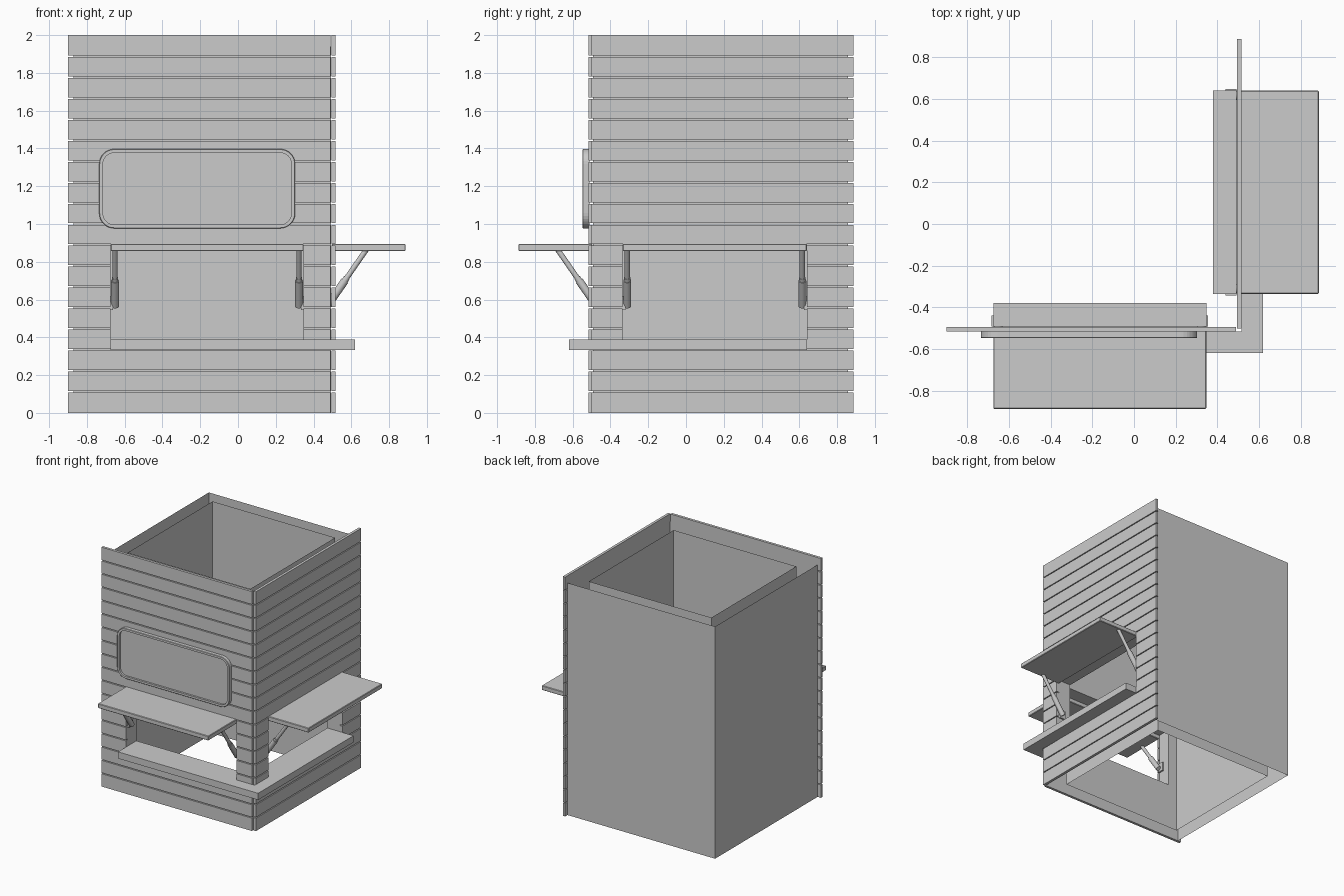
import bpy, bmesh, math
from mathutils import Vector

cube = bpy.data.objects.get("Cube")
if cube:
    bpy.data.objects.remove(cube, do_unlink=True)

grey = bpy.data.materials.new("plain_grey")
grey.use_nodes = True
grey.diffuse_color = (0.6, 0.6, 0.6, 1)
grey.node_tree.nodes["Principled BSDF"].inputs["Base Color"].default_value = (0.6, 0.6, 0.6, 1)

TOP, ROWS = 2.0, 18
STEP = TOP / ROWS
SILL, HEAD = 3 * STEP, 8 * STEP      # serving hatch bottom and top
OUT, INN = -0.493, -0.378            # outer and inner wall planes of the front
WALL_TOP, FAR = 1.94, -0.87


# The front is modelled directly; the side is the same layout turned round the corner
def front(x, y, z):
    return Vector((x, y, z))


def side(x, y, z):
    return Vector((-y, -x - 0.012, z))


def finish(name, bm, closed=True):
    if closed:
        bmesh.ops.recalc_face_normals(bm, faces=bm.faces)
    me = bpy.data.meshes.new(name)
    bm.to_mesh(me)
    bm.free()
    me.materials.append(grey)
    ob = bpy.data.objects.new(name, me)
    bpy.context.collection.objects.link(ob)
    return ob


def add_box(bm, place, x0, x1, y0, y1, z0, z1):
    v = [[bm.verts.new(place(x, y, z)) for x, y in
          ((x0, y0), (x1, y0), (x1, y1), (x0, y1))] for z in (z0, z1)]
    bm.faces.new(v[0][::-1])
    bm.faces.new(v[1])
    for i in range(4):
        j = (i + 1) % 4
        bm.faces.new((v[0][i], v[0][j], v[1][j], v[1][i]))


def box(name, place, *bounds, bevel=0.0):
    bm = bmesh.new()
    add_box(bm, place, *bounds)
    if bevel:
        bmesh.ops.bevel(bm, geom=bm.edges[:], offset=bevel, segments=1, affect='EDGES')
    return finish(name, bm)


def rod(name, p, q, radius):
    bm = bmesh.new()
    d = q - p
    bmesh.ops.create_cone(bm, cap_ends=True, segments=20, radius1=radius,
                          radius2=radius, depth=d.length)
    rot = Vector((0, 0, 1)).rotation_difference(d).to_matrix()
    for v in bm.verts:
        v.co = rot @ v.co + (p + q) / 2
    ob = finish(name, bm)
    for f in ob.data.polygons:
        f.use_smooth = len(f.vertices) == 4
    return ob


def ring(bm, loops):
    for lo, hi in zip(loops, loops[1:]):
        for i in range(len(lo)):
            j = (i + 1) % len(lo)
            bm.faces.new((lo[i], lo[j], hi[j], hi[i]))


sides = {"front": (front, -0.675, 0.347), "side": (side, -0.652, 0.323)}

# Wall shells: two nested open tubes joined only by the hatch linings
shell = bmesh.new()
for place, a, b in sides.values():
    loops = []
    for y, inset in ((OUT, 0), (INN, 0.115)):
        rect = [(FAR + inset, 0), (-OUT - inset, 0),
                (-OUT - inset, WALL_TOP), (FAR + inset, WALL_TOP)]
        if place is side:
            rect = [(min(x, -(OUT + inset) - 0.012), z) for x, z in rect]
            rect = [(-(OUT + inset) - 0.012 if x > 0 else x, z) for x, z in rect]
        hole = [(a, SILL), (b, SILL), (b, HEAD), (a, HEAD)]
        edge = [shell.verts.new(place(x, y, z)) for x, z in rect]
        cut = [shell.verts.new(place(x, y, z)) for x, z in hole]
        ring(shell, [edge, cut])
        loops.append(cut)
    ring(shell, loops)
for inset in (0, 0.115):
    x0, x1 = FAR + inset, -OUT - inset
    y0, y1 = OUT + inset, -FAR - 0.012 - inset
    for path in [((x1, y1), (x0, y1)), ((x0, y1), (x0, y0))]:
        (ax, ay), (bx, by) = path
        shell.faces.new([shell.verts.new(c) for c in
                         ((ax, ay, 0), (bx, by, 0), (bx, by, WALL_TOP), (ax, ay, WALL_TOP))])
bmesh.ops.remove_doubles(shell, verts=shell.verts, dist=0.0005)
finish("wall_shells", shell)

for label, (place, a, b) in sides.items():
    # Plank cladding, split round the hatch
    bm = bmesh.new()
    for r in range(ROWS):
        z0 = r * STEP + (0.004 if r else 0)
        z1 = (r + 1) * STEP - (0.004 if r < ROWS - 1 else 0)
        spans = [(-0.9, a), (b, 0.49)] if 3 <= r < 8 else [(-0.9, 0.49)]
        for x0, x1 in spans:
            add_box(bm, place, x0, x1, -0.517, -0.495, z0, z1)
    finish(label + "_planks", bm)

    # Raised hatch flap
    box(label + "_flap", place, a, b, -0.887, -0.495, 0.857, 0.895, bevel=0.004)

    # Telescopic struts and their brackets
    for end, edge, s in (("far", a, 1), ("near", b, -1)):
        x = edge + s * 0.024
        high, low = place(x, -0.68, 0.865), place(x, -0.472, 0.565)
        name = label + "_" + end
        rod(name + "_strut_rod", low, high, 0.014)
        rod(name + "_strut_sleeve", low, low.lerp(high, 0.45), 0.021)
        rod(name + "_strut_collar", low.lerp(high, 0.45), low.lerp(high, 0.5), 0.017)
        x0, x1 = sorted((edge - s * 0.008, edge + s * 0.014))
        box(name + "_bracket", place, x0, x1, -0.492, -0.44, 0.545, 0.62)

# Corner counter, running through both hatches and round the outside
outline = [(-0.675, -0.62), (0.62, -0.62), (0.62, 0.64), (0.378, 0.64),
           (0.378, -0.335), (0.515, -0.335), (0.515, -0.515), (0.347, -0.515),
           (0.347, -0.378), (-0.675, -0.378)]
bm = bmesh.new()
low, high = [[bm.verts.new((x, y, z)) for x, y in outline] for z in (SILL, 0.389)]
ring(bm, [low, high])
bm.faces.new(low[::-1])
bm.faces.new(high)
finish("corner_counter", bm)


# Rounded sign board with a raised rim
def rounded(bm, inset, y):
    cx, cz, w, h, r = -0.216, 1.187, 0.519 - inset, 0.21 - inset, 0.08 - inset
    verts = []
    for k, (sx, sz) in enumerate(((1, 1), (-1, 1), (-1, -1), (1, -1))):
        for i in range(9):
            t = math.radians(90 * k + 90 * i / 8)
            verts.append(bm.verts.new((cx + sx * (w - r) + r * math.cos(t), y,
                                       cz + sz * (h - r) + r * math.sin(t))))
    return verts


bm = bmesh.new()
loops = [rounded(bm, i, y) for i, y in
         ((0, -0.51), (0, -0.545), (0.003, -0.548), (0.02, -0.548), (0.02, -0.532))]
ring(bm, loops)
bm.faces.new(loops[0][::-1])
bm.faces.new(loops[-1])
finish("sign_board", bm)
